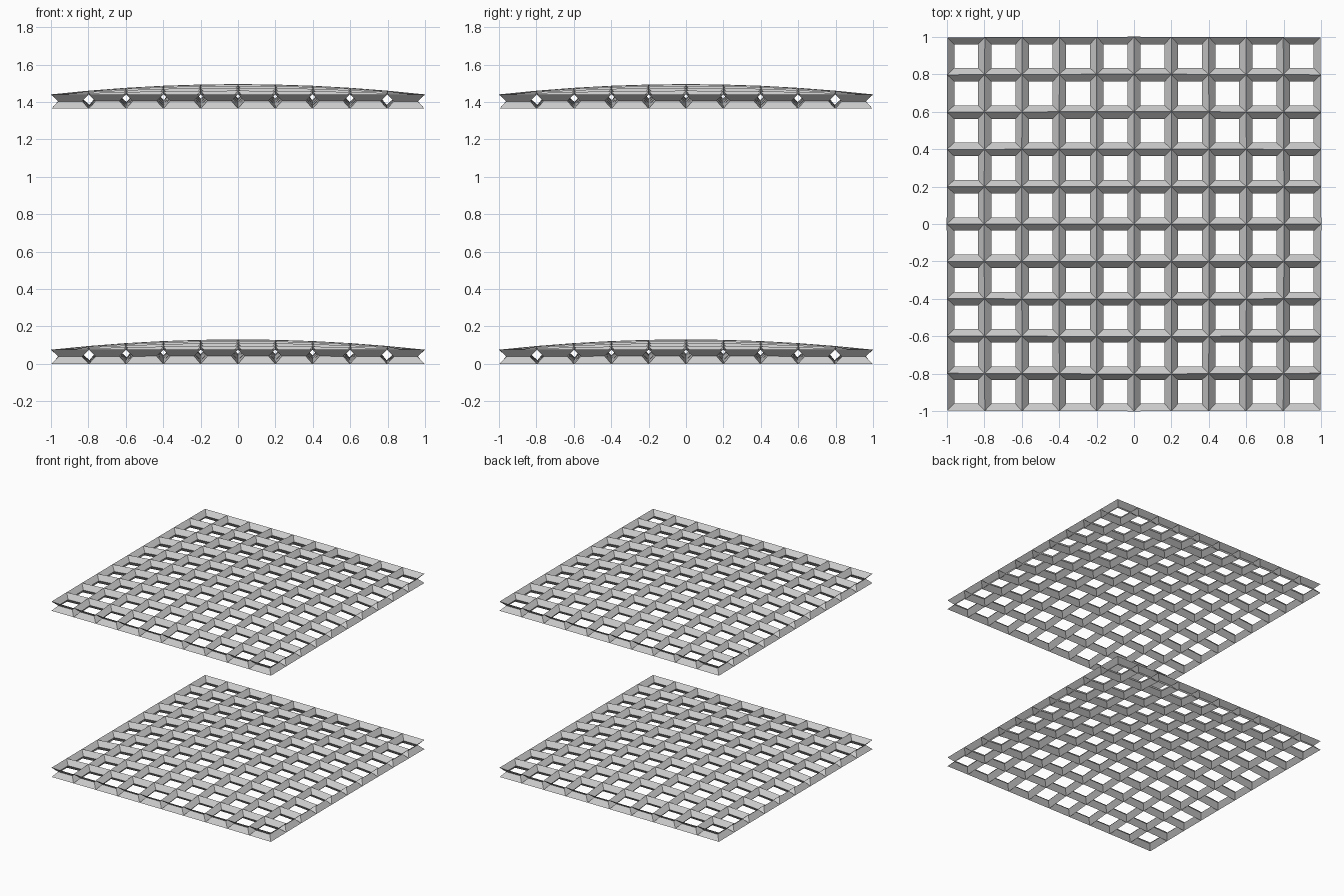
import bpy, bmesh
from mathutils import Vector

if "Cube" in bpy.data.objects:
    bpy.data.objects.remove(bpy.data.objects["Cube"])

N = 10          # cells per side
HALF = 0.997    # half width of the panel
RISE = 0.055    # height of the crown
THICK = 0.076   # thickness of the lattice
INSET = 0.036   # how far each opening narrows at mid thickness


def crown(x, y, offset):
    """Point on the domed mid surface, pushed along its normal."""
    u, v = x / HALF, y / HALF
    z = RISE * (1 - u * u) * (1 - v * v)
    dx = -2 * u * (1 - v * v) * RISE / HALF
    dy = -2 * v * (1 - u * u) * RISE / HALF
    return Vector((x, y, z)) + Vector((-dx, -dy, 1)).normalized() * offset


def lattice_panel(name, base_z):
    bm = bmesh.new()
    step = 2 * HALF / N

    # shared grid corners on the upper and lower skins
    def corners(offset):
        return [[bm.verts.new(crown(-HALF + i * step, -HALF + j * step, offset))
                 for j in range(N + 1)] for i in range(N + 1)]

    top, low = corners(THICK / 2), corners(-THICK / 2)
    ring = ((0, 0), (1, 0), (1, 1), (0, 1))

    # each cell is an opening pinched at mid thickness
    for i in range(N):
        for j in range(N):
            t = [top[i + a][j + b] for a, b in ring]
            l = [low[i + a][j + b] for a, b in ring]
            m = [bm.verts.new(crown(
                -HALF + (i + a) * step + INSET * (1 - 2 * a),
                -HALF + (j + b) * step + INSET * (1 - 2 * b), 0))
                for a, b in ring]
            for k in range(4):
                n = (k + 1) % 4
                bm.faces.new((t[k], t[n], m[n], m[k]))
                bm.faces.new((m[k], m[n], l[n], l[k]))

    mesh = bpy.data.meshes.new(name)
    bm.to_mesh(mesh)
    bm.free()
    obj = bpy.data.objects.new(name, mesh)
    obj.location.z = base_z + THICK / 2
    bpy.context.collection.objects.link(obj)
    return obj


# two identical domed lattices, one above the other
lattice_panel("lower_lattice", 0.0)
lattice_panel("upper_lattice", 1.365)
